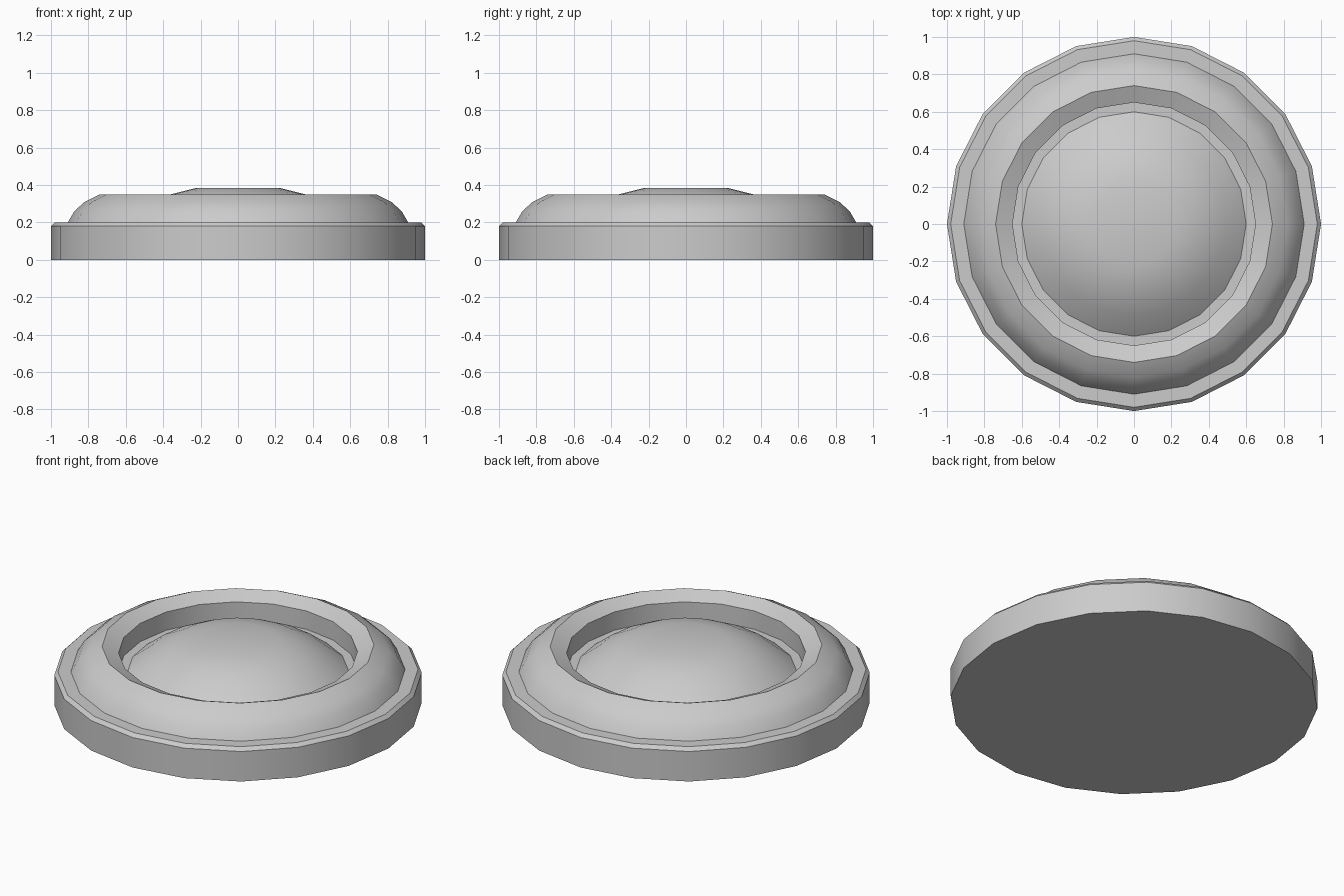
import bpy, bmesh
from math import cos, sin, tau, radians

if "Cube" in bpy.data.objects:
    bpy.data.objects.remove(bpy.data.objects["Cube"])

SIDES = 20


def lathe(name, profile, angle=30):
    """Revolve (radius, z) points about z; radius 0 makes a pole."""
    bm = bmesh.new()
    rings = []
    for r, z in profile:
        if r == 0:
            rings.append([bm.verts.new((0, 0, z))] * SIDES)
        else:
            rings.append([bm.verts.new((r * cos(tau * i / SIDES), r * sin(tau * i / SIDES), z))
                          for i in range(SIDES)])
    for a, b in zip(rings, rings[1:]):
        for i in range(SIDES):
            j = (i + 1) % SIDES
            quad = list(dict.fromkeys((a[i], a[j], b[j], b[i])))
            bm.faces.new(quad)
    bmesh.ops.recalc_face_normals(bm, faces=bm.faces)
    mesh = bpy.data.meshes.new(name)
    bm.to_mesh(mesh)
    bm.free()
    obj = bpy.data.objects.new(name, mesh)
    bpy.context.collection.objects.link(obj)
    bpy.ops.object.select_all(action='DESELECT')
    obj.select_set(True)
    bpy.context.view_layer.objects.active = obj
    bpy.ops.object.shade_smooth_by_angle(angle=radians(angle))
    return obj


# Flat base plate with a chamfered upper rim
lathe("base_plate", [(0, 0), (0.92, 0), (1, 0), (1, 0.18), (0.98, 0.2), (0, 0.2)])

# Rounded raised ring with a straight inner wall
ring = [(0.91, 0.2), (0.875, 0.26), (0.82, 0.31), (0.74, 0.35), (0.65, 0.31), (0.65, 0.2)]
lathe("raised_ring", ring + ring[:1], 40)

# Shallow dome in the middle
lathe("centre_dome", [(0.6, 0.2), (0.49, 0.285), (0.36, 0.35), (0.22, 0.385), (0, 0.385)], 40)
